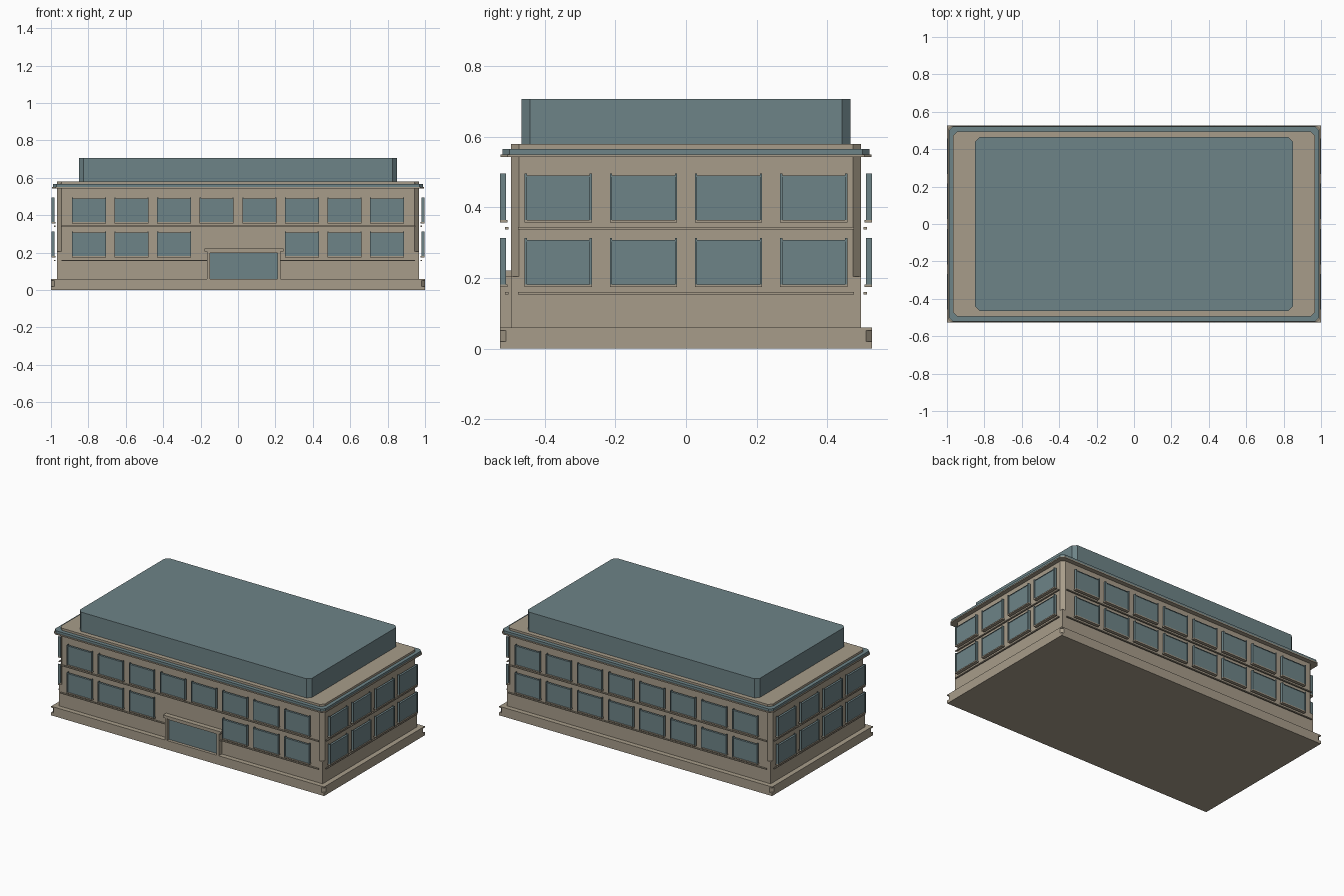
import bpy
import bmesh
from math import radians
from mathutils import Matrix, Vector

cube = bpy.data.objects.get("Cube")
if cube:
    bpy.data.objects.remove(cube, do_unlink=True)


def make_material(name, rgb):
    mat = bpy.data.materials.new(name)
    mat.use_nodes = True
    mat.diffuse_color = (*rgb, 1)
    mat.node_tree.nodes["Principled BSDF"].inputs["Base Color"].default_value = (*rgb, 1)
    return mat


STONE = make_material("tan stone", (0.39, 0.335, 0.255))
TEAL = make_material("slate teal", (0.155, 0.23, 0.245))


def finish(name, bm, mat):
    bmesh.ops.recalc_face_normals(bm, faces=bm.faces)
    mesh = bpy.data.meshes.new(name)
    bm.to_mesh(mesh)
    bm.free()
    mesh.materials.append(mat)
    obj = bpy.data.objects.new(name, mesh)
    bpy.context.collection.objects.link(obj)
    return obj


def slab(name, hx, hy, z0, z1, mat, cut=0.0):
    """Centred block, with its vertical corners cut off if cut is set."""
    bm = bmesh.new()
    pts = []
    for sx, sy in ((1, 1), (-1, 1), (-1, -1), (1, -1)):
        if cut:
            pair = [(sx * hx, sy * (hy - cut)), (sx * (hx - cut), sy * hy)]
            pts += pair if sx * sy > 0 else pair[::-1]
        else:
            pts.append((sx * hx, sy * hy))
    face = bm.faces.new([bm.verts.new((x, y, z0)) for x, y in pts])
    top = bmesh.ops.extrude_face_region(bm, geom=[face], use_keep_orig=True)["geom"]
    bmesh.ops.translate(bm, vec=(0, 0, z1 - z0),
                        verts=[g for g in top if isinstance(g, bmesh.types.BMVert)])
    return finish(name, bm, mat)


def boxes(name, angle, wall, parts, mat):
    """Boxes on one facade: (u0, u1, d0, d1, z0, z1), d being outward from the wall."""
    bm = bmesh.new()
    turn = Matrix.Rotation(radians(angle), 4, "Z")
    for u0, u1, d0, d1, z0, z1 in parts:
        mid = Vector(((u0 + u1) / 2, -wall - (d0 + d1) / 2, (z0 + z1) / 2))
        size = Matrix.Diagonal((u1 - u0, d1 - d0, z1 - z0, 1))
        bmesh.ops.create_cube(bm, size=1, matrix=turn @ Matrix.Translation(mid) @ size)
    return finish(name, bm, mat)


# Plinth with stopped corner chamfers
slab("plinth_foot", 1.0, 0.527, 0, 0.02, STONE)
slab("plinth_middle", 1.0, 0.527, 0.02, 0.052, STONE, 0.018)
slab("plinth_cap", 1.0, 0.527, 0.052, 0.06, STONE)

# Walls, with the upper corners cut
BODY_X, BODY_Y = 0.967, 0.495
slab("lower_walls", BODY_X, BODY_Y, 0.06, 0.205, STONE)
slab("upper_walls", BODY_X, BODY_Y, 0.205, 0.55, STONE, 0.022)

# Cornice, roof deck and rooftop block
slab("cornice_lip", 0.995, 0.525, 0.542, 0.55, STONE, 0.02)
slab("cornice_band", 0.99, 0.52, 0.55, 0.566, TEAL, 0.02)
slab("roof_deck", BODY_X, BODY_Y, 0.566, 0.58, STONE, 0.022)
slab("rooftop_block", 0.85, 0.465, 0.58, 0.707, TEAL, 0.024)

# Entrance limits along the front
DOOR_L, DOOR_R = -0.15, 0.212
POST = 0.016


def facade(side, angle, wall, half, count, pitch, width, entrance=False):
    glass, frames, sills = [], [], []
    for z0 in (0.182, 0.365):
        z1 = z0 + 0.125
        for i in range(count):
            if entrance and z0 < 0.3 and i in (3, 4):
                continue
            mid = (i - (count - 1) / 2) * pitch
            a, b = mid - width / 2, mid + width / 2
            glass.append((a, b, 0.015, 0.026, z0, z1))
            for u in (a, b - 0.006):
                frames.append((u, u + 0.006, 0.014, 0.031, z0, z1 + 0.006))
            frames.append((a, b, 0.015, 0.029, z1 - 0.004, z1))
            sills.append((a, b, 0.010, 0.031, z0 - 0.008, z0))
    boxes(side + "_window_panes", angle, wall, glass, TEAL)
    boxes(side + "_window_frames", angle, wall, frames, TEAL)
    boxes(side + "_window_sills", angle, wall, sills, STONE)

    # Thin string courses between the floors
    courses = [(-half, half, 0.008, 0.017, 0.338, 0.344)]
    if entrance:
        courses += [(-half, DOOR_L - POST, 0.008, 0.017, 0.154, 0.160),
                    (DOOR_R + POST, half, 0.008, 0.017, 0.154, 0.160)]
    else:
        courses.append((-half, half, 0.008, 0.017, 0.154, 0.160))
    boxes(side + "_string_courses", angle, wall, courses, STONE)


facade("front", 0, BODY_Y, 0.945, 8, 0.2275, 0.182, entrance=True)
facade("back", 180, BODY_Y, 0.945, 8, 0.2275, 0.182)
for side, angle in (("right", 90), ("left", 270)):
    facade(side, angle, BODY_X, 0.475, 4, 0.241, 0.19)

# Entrance: posts, lintel, canopy and glazed doors
boxes("entrance_surround", 0, BODY_Y, [
    (DOOR_L - POST, DOOR_L, 0, 0.032, 0.06, 0.205),
    (DOOR_R, DOOR_R + POST, 0, 0.032, 0.06, 0.205),
    (DOOR_L, DOOR_R, 0, 0.028, 0.198, 0.205),
    (DOOR_L - 0.03, DOOR_R + 0.03, 0, 0.032, 0.205, 0.222)], STONE)
boxes("entrance_glass", 0, BODY_Y, [(DOOR_L, DOOR_R, 0, 0.012, 0.06, 0.198)], TEAL)
